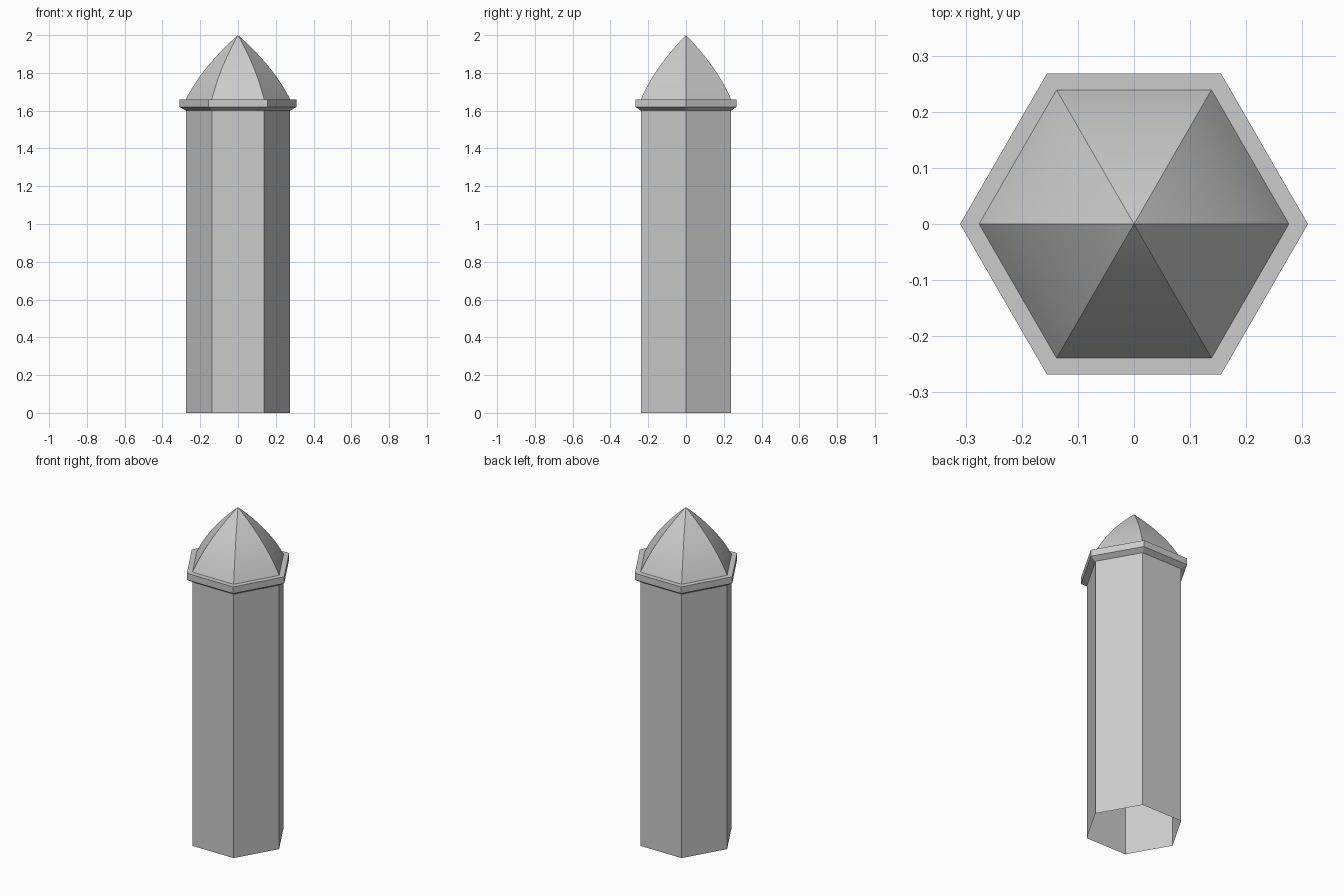
import bpy, bmesh, math

old = bpy.data.objects.get("Cube")
if old:
    bpy.data.objects.remove(old, do_unlink=True)

SIDES = 6
WALL_R, LEDGE_R = 0.276, 0.31
EAVE_Z, TIP_Z = 1.66, 2.0
LEDGE_Z, WALL_TOP = 1.62, 1.6

stone = bpy.data.materials.new("stone_grey")
stone.use_nodes = True
grey = (0.6, 0.6, 0.6, 1)
stone.diffuse_color = grey
stone.node_tree.nodes["Principled BSDF"].inputs["Base Color"].default_value = grey


def hex_loft(name, profile):
    """Skin six-sided rings along (radius, height) pairs; radius 0 makes a tip."""
    bm = bmesh.new()
    rings = []
    for r, z in profile:
        count = SIDES if r > 0 else 1
        rings.append([bm.verts.new((r * math.cos(math.tau * i / SIDES),
                                    r * math.sin(math.tau * i / SIDES), z))
                      for i in range(count)])
    for low, high in zip(rings, rings[1:]):
        for i in range(SIDES):
            j = (i + 1) % SIDES
            if len(high) == 1:
                bm.faces.new((low[i], low[j], high[0]))
            else:
                bm.faces.new((low[i], low[j], high[j], high[i]))
    mesh = bpy.data.meshes.new(name)
    bm.to_mesh(mesh)
    bm.free()
    mesh.materials.append(stone)
    obj = bpy.data.objects.new(name, mesh)
    bpy.context.collection.objects.link(obj)
    return obj


# Hollow shaft, open at the foot
hex_loft("tower_shaft", [(WALL_R, 0), (WALL_R, WALL_TOP)])

# Projecting ledge with a sloped underside and flat top
hex_loft("ledge", [(WALL_R, WALL_TOP), (LEDGE_R, LEDGE_Z),
                   (LEDGE_R, EAVE_Z), (WALL_R, EAVE_Z)])

# Bulging pointed roof, smooth along each panel with sharp ridges
STEPS, BULGE = 12, 0.027
curve = []
for k in range(STEPS + 1):
    t = k / STEPS
    curve.append((WALL_R * (1 - t) + 4 * BULGE * t * (1 - t),
                  EAVE_Z + (TIP_Z - EAVE_Z) * t))
roof = hex_loft("domed_roof", curve)
bpy.ops.object.select_all(action='DESELECT')
bpy.context.view_layer.objects.active = roof
roof.select_set(True)
bpy.ops.object.shade_smooth_by_angle(angle=math.radians(30))
